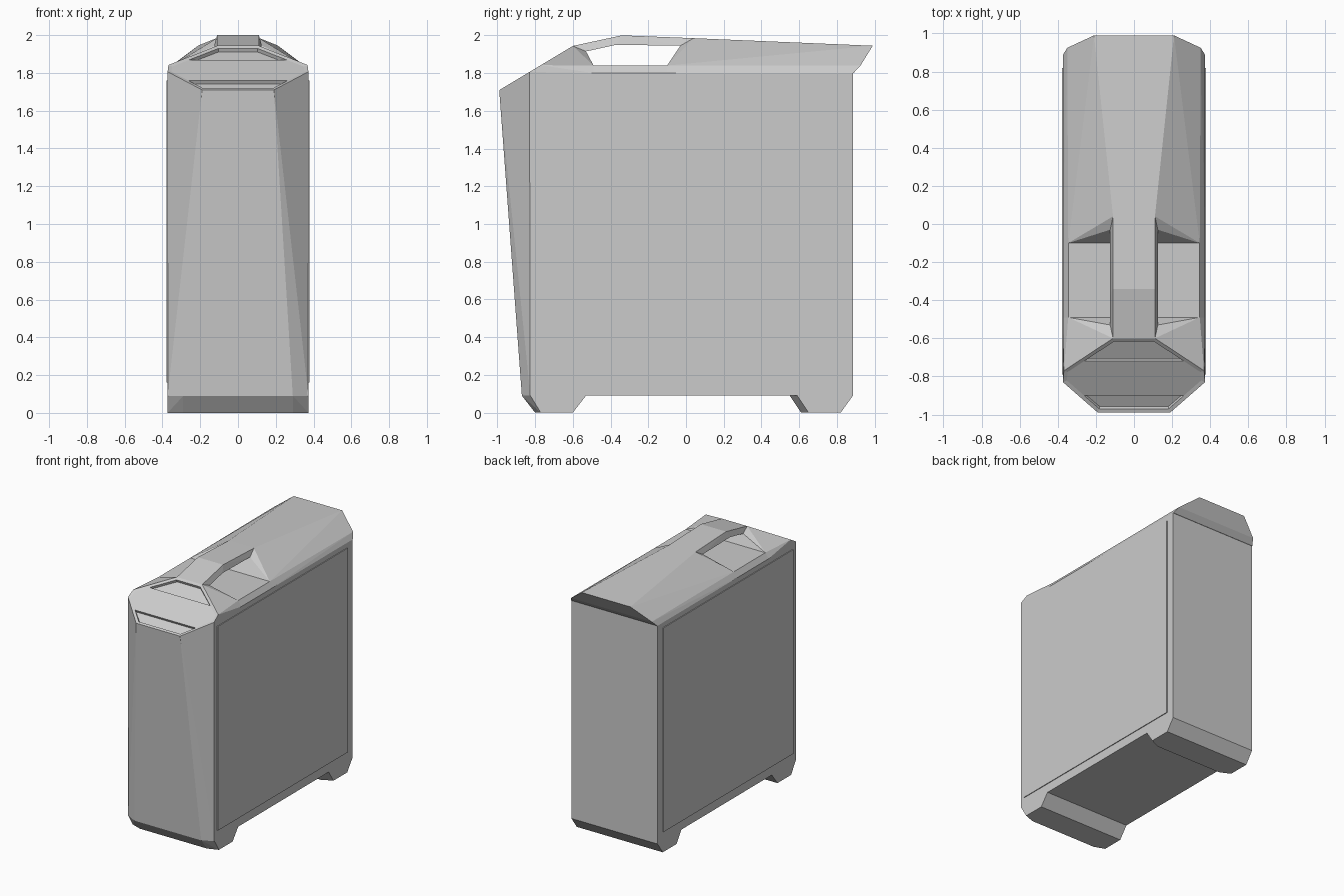
import bpy
import bmesh

if "Cube" in bpy.data.objects:
    bpy.data.objects.remove(bpy.data.objects["Cube"], do_unlink=True)

grey = bpy.data.materials.new("case grey")
grey.use_nodes = True
grey.diffuse_color = (0.6, 0.6, 0.6, 1)
grey.node_tree.nodes["Principled BSDF"].inputs["Base Color"].default_value = (0.6, 0.6, 0.6, 1)

HALF = 0.373      # half width of the case
DECK = 1.84       # floor of the handle opening


def add_hull(bm, points):
    """Convex solid through the points and their mirror images in x."""
    verts = [bm.verts.new((s * x, y, z)) for x, y, z in points for s in (1, -1)]
    out = bmesh.ops.convex_hull(bm, input=verts)
    spare = {v for key in ("geom_interior", "geom_unused") for v in out[key]
             if isinstance(v, bmesh.types.BMVert)}
    bmesh.ops.delete(bm, geom=list(spare), context='VERTS')


def finish(name, bm):
    mesh = bpy.data.meshes.new(name)
    bmesh.ops.recalc_face_normals(bm, faces=bm.faces)
    bm.to_mesh(mesh)
    bm.free()
    mesh.materials.append(grey)
    obj = bpy.data.objects.new(name, mesh)
    bpy.context.collection.objects.link(obj)
    return obj


def solid(name, *groups):
    bm = bmesh.new()
    for points in groups:
        add_hull(bm, points)
    bmesh.ops.dissolve_limit(bm, angle_limit=0.01, verts=bm.verts, edges=bm.edges)
    return finish(name, bm)


# Main box and the raised deck under the handle
solid("body", [(HALF, y, z) for y in (-0.828, 0.885) for z in (0.09, 1.8)])
solid("handle_deck", [p for y in (-0.52, 0)
                      for p in ((HALF, y, 1.8), (0.345, y, DECK))])

# Side panels, slightly proud of the box
for side, sign in (("left", 1), ("right", -1)):
    bm = bmesh.new()
    bmesh.ops.create_cube(bm, size=1)
    bmesh.ops.scale(bm, vec=(0.012, 1.61, 1.6), verts=bm.verts)
    bmesh.ops.translate(bm, vec=(sign * 0.373, 0.015, 0.96), verts=bm.verts)
    finish(side + "_side_panel", bm)

# Feet, wide at the top, with clipped front corners
solid("front_foot", [(0.29, -0.80, 0), (HALF, -0.77, 0), (HALF, -0.60, 0),
                     (0.29, -0.87, 0.09), (HALF, -0.825, 0.09), (HALF, -0.53, 0.09)])
solid("rear_foot", [(0.29, 0.61, 0), (HALF, 0.65, 0), (HALF, 0.82, 0),
                    (0.29, 0.55, 0.09), (HALF, 0.59, 0.09), (HALF, 0.885, 0.09)])


# Front panel and the sloping control top
def slope(x, y):
    return (x, y, 1.71 + 0.6 * (y + 0.99))


bm = bmesh.new()
add_hull(bm, [(0.29, -0.87, 0.09), (HALF, -0.825, 0.09),
              slope(0.19, -0.99), slope(HALF, -0.83), slope(0.368, -0.77), slope(0.11, -0.6),
              (0.125, -0.53, 1.915), (0.345, -0.49, DECK), (HALF, -0.49, 1.8)])
bmesh.ops.dissolve_limit(bm, angle_limit=0.01, verts=bm.verts, edges=bm.edges)
bmesh.ops.recalc_face_normals(bm, faces=bm.faces)
top = max((f for f in bm.faces if f.normal.y < -0.4 and f.normal.z > 0.7),
          key=lambda f: f.calc_area())
# Thin rim, then the top is cut in three and its end strips are sunk
bmesh.ops.inset_individual(bm, faces=[top], thickness=0.022, depth=-0.004)
for y in (-0.9, -0.72):
    strip = [f for f in bm.faces if f.normal.z > 0.8 and f.normal.y < -0.45
             and min(v.co.y for v in f.verts) < y < max(v.co.y for v in f.verts)
             and f.calc_area() > 0.05]
    geom = strip + list({e for f in strip for e in f.edges}) + list({v for f in strip for v in f.verts})
    bmesh.ops.bisect_plane(bm, geom=geom, plane_co=(0, y, 0), plane_no=(0, 1, 0))
ends = [f for f in bm.faces if f.normal.z > 0.8 and f.normal.y < -0.45 and f.calc_area() > 0.015
        and not -0.9 < f.calc_center_median().y < -0.72]
bmesh.ops.inset_individual(bm, faces=ends, thickness=0.003, depth=-0.02)
finish("front_panel", bm)

# Rear roof with an overhanging back edge
solid("rear_roof", [(HALF, -0.1, 1.8), (0.345, -0.1, DECK), (0.125, -0.03, 1.945),
                    (0.11, 0.04, 1.985), (0.21, 0.99, 1.945),
                    (0.35, 0.925, DECK), (HALF, 0.888, 1.8)])

# Carrying handle bridging the opening: (top y, top z, bottom y, bottom z)
stations = [(-0.6, 1.944, -0.53, 1.915), (-0.34, 2.0, -0.37, 1.95), (0.04, 1.985, -0.03, 1.945)]


def section(ty, tz, by, bz):
    return [(0.11, ty, tz), (0.125, by, bz)]


solid("handle", *[section(*a) + section(*b) for a, b in zip(stations, stations[1:])])
